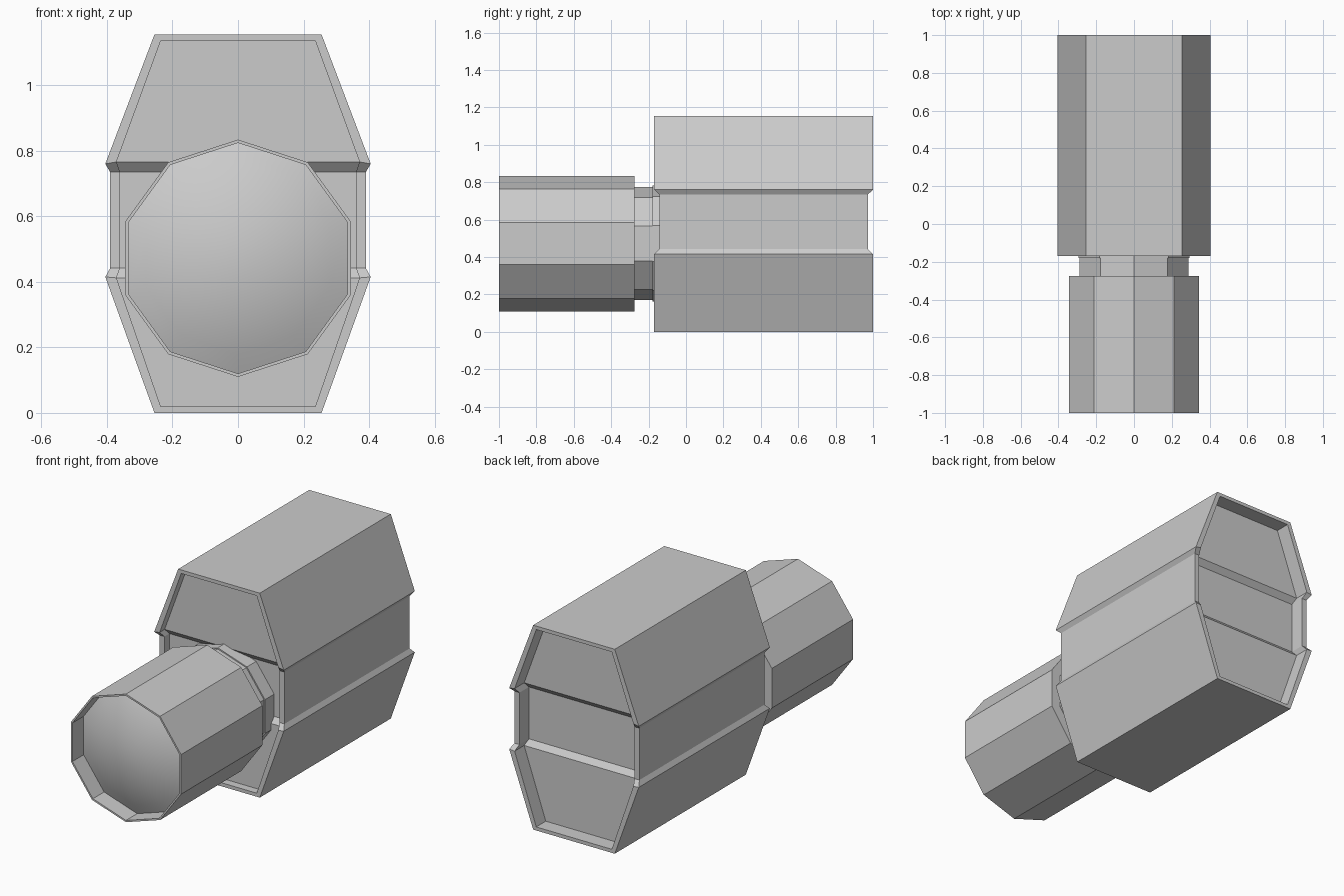
import bpy, bmesh, math

if "Cube" in bpy.data.objects:
    bpy.data.objects.remove(bpy.data.objects["Cube"])

AXIS_Z = 0.472   # height of the barrel axis


def make_object(name, bm):
    bmesh.ops.recalc_face_normals(bm, faces=bm.faces[:])
    mesh = bpy.data.meshes.new(name)
    bm.to_mesh(mesh)
    bm.free()
    obj = bpy.data.objects.new(name, mesh)
    bpy.context.collection.objects.link(obj)
    return obj


def bridge(bm, a, b, smooth=False):
    n = len(a)
    for i in range(n):
        j = (i + 1) % n
        bm.faces.new((a[i], a[j], b[j], b[i])).smooth = smooth


# Housing: half outlines (x, z) from bottom to top; points 2 and 3 form the waist
OUTER = [(0.255, 0), (0.405, 0.415), (0.39, 0.442), (0.39, 0.735), (0.405, 0.76), (0.255, 1.155)]
INNER = [(0.236, 0.02), (0.371, 0.412), (0.36, 0.442), (0.36, 0.735), (0.371, 0.766), (0.236, 1.135)]
WAIST_STEP = 0.027


def housing_ring(bm, half, y, inward):
    """Mirrored outline at depth y, with the waist set back from the end."""
    ys = [y + inward * WAIST_STEP * (i in (2, 3)) for i in range(6)]
    right = [bm.verts.new((x, yy, z)) for (x, z), yy in zip(half, ys)]
    left = [bm.verts.new((-x, yy, z)) for (x, z), yy in zip(half, ys)]
    return right + left[::-1]


bm = bmesh.new()
rings = [housing_ring(bm, INNER, -0.125, 1),    # front panel
         housing_ring(bm, INNER, -0.17, 1),     # front rim
         housing_ring(bm, OUTER, -0.17, 1),
         housing_ring(bm, OUTER, 1.0, -1),      # back rim
         housing_ring(bm, INNER, 1.0, -1),
         housing_ring(bm, INNER, 0.915, -1)]    # back panel
for a, b in zip(rings, rings[1:]):
    bridge(bm, a, b)
for ring in (rings[0], rings[-1]):
    for i in range(5):                          # panel strips, side to side
        bm.faces.new((ring[i], ring[i + 1], ring[10 - i], ring[11 - i]))
make_object("housing", bm)

# Ten-sided barrel with collar, neck, recessed front and bulging smooth lens
SIDES = 10
LENS_R, EDGE_Y, BULGE = 0.352, -0.90, 0.085
profile = [(-0.07, 0.31), (-0.18, 0.31), (-0.18, 0.303), (-0.275, 0.303),
           (-0.275, 0.362), (-1.0, 0.362), (-1.0, LENS_R)]
first_lens = len(profile)
for k in range(6):
    t = 1 - k / 6
    profile.append((EDGE_Y - BULGE * (1 - t * t), LENS_R * t))

bm = bmesh.new()
rings = []
for y, r in profile:
    rings.append([bm.verts.new((r * math.sin(math.tau * i / SIDES), y,
                                AXIS_Z + r * math.cos(math.tau * i / SIDES)))
                  for i in range(SIDES)])
for k in range(len(rings) - 1):
    bridge(bm, rings[k], rings[k + 1], smooth=k >= first_lens)
bm.faces.new(rings[0])
tip = bm.verts.new((0, EDGE_Y - BULGE, AXIS_Z))
for i in range(SIDES):
    bm.faces.new((rings[-1][i], rings[-1][(i + 1) % SIDES], tip)).smooth = True
make_object("lens_barrel", bm)
